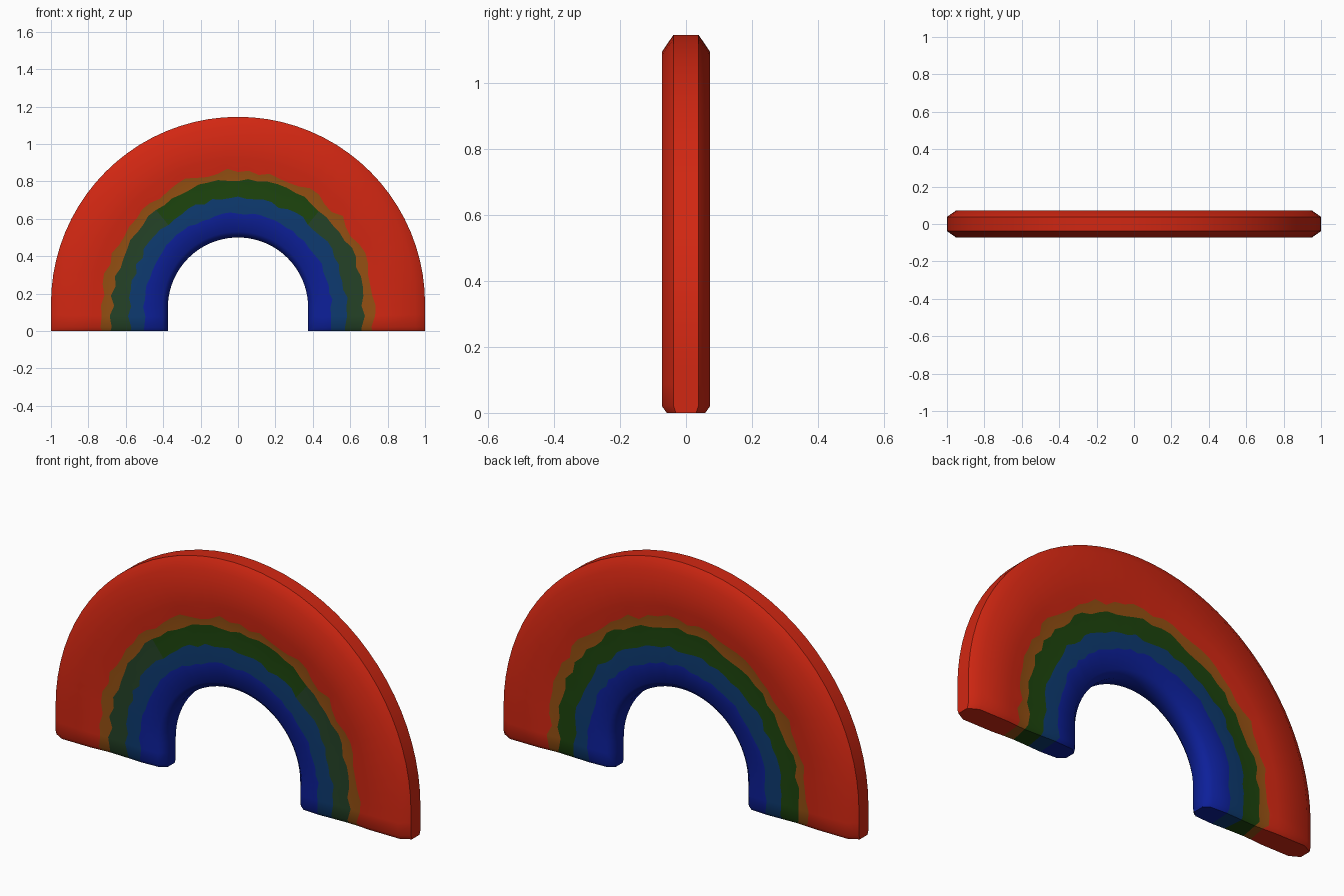
import bpy, bmesh, math, random

random.seed(4)
cube = bpy.data.objects.get("Cube")
if cube:
    bpy.data.objects.remove(cube, do_unlink=True)


def material(name, rgb):
    m = bpy.data.materials.new(name)
    m.use_nodes = True
    m.diffuse_color = (*rgb, 1)
    m.node_tree.nodes["Principled BSDF"].inputs["Base Color"].default_value = (*rgb, 1)
    return m


palette = {
    "blue": (0.004, 0.014, 0.32),
    "steel blue": (0.004, 0.042, 0.16),
    "green": (0.012, 0.058, 0.004),
    "grey green": (0.018, 0.055, 0.02),
    "orange": (0.30, 0.08, 0.006),
    "red": (0.64, 0.02, 0.006),
}
names = list(palette)

# Cross-section from the inner rim to the outer rim: radius, half depth, wobble
section = [
    (0.375, 0.035, 0), (0.405, 0.066, 0), (0.50, 0.072, 0.008),
    (0.58, 0.068, 0.012), (0.672, 0.064, 0.014), (0.722, 0.067, 0.016),
    (0.78, 0.073, 0), (0.95, 0.073, 0), (1.0, 0.038, 0),
]
bands = ["blue", "blue", "steel blue", "green", "orange", "red", "red", "red"]

# Stations along the arch: angle, plus height share for the straight legs
ARC = 40
arc = [(math.pi * i / ARC, 1) for i in range(ARC + 1)]
feet = [0, 0.15, 0.6]
stations = ([(0, h) for h in feet] + arc + [(math.pi, h) for h in reversed(feet)])


def ring(bm, angle, lift, side):
    """One row of points across the front or back face."""
    row = []
    for radius, depth, wobble in section:
        r = radius + random.uniform(-wobble, wobble)
        centre = 0.125 + 0.02 * (radius - 0.375) / 0.625
        squeeze = 0.8 if lift == 0 else 1
        row.append(bm.verts.new((r * math.cos(angle), side * depth * squeeze,
                                 centre * lift + r * math.sin(angle))))
    return row


bm = bmesh.new()
front = [ring(bm, a, h, -1) for a, h in stations]
back = [ring(bm, a, h, 1) for a, h in stations]


def face(verts, colour):
    f = bm.faces.new(verts)
    f.material_index = names.index(colour)
    return f


for s in range(len(stations) - 1):
    # Coloured bands on the front and back
    for rows in (front, back):
        for c, colour in enumerate(bands):
            quad = [rows[s][c], rows[s][c + 1], rows[s + 1][c + 1], rows[s + 1][c]]
            x = sum(v.co.x for v in quad) / 4
            if colour == "green" and rows is front and abs(x) > 0.42:
                colour = "grey green"
            face(quad, colour)
    # Inner and outer rims
    for c, colour in ((0, "blue"), (-1, "red")):
        face([front[s][c], front[s + 1][c], back[s + 1][c], back[s][c]], colour)

# Undersides of the two feet
for s in (0, -1):
    for c, colour in enumerate(bands):
        face([front[s][c], front[s][c + 1], back[s][c + 1], back[s][c]], colour)

bmesh.ops.recalc_face_normals(bm, faces=bm.faces)
mesh = bpy.data.meshes.new("rainbow_arch")
bm.to_mesh(mesh)
bm.free()
for name, rgb in palette.items():
    mesh.materials.append(material(name, rgb))

arch = bpy.data.objects.new("rainbow_arch", mesh)
bpy.context.collection.objects.link(arch)
bpy.ops.object.select_all(action="DESELECT")
arch.select_set(True)
bpy.context.view_layer.objects.active = arch
bpy.ops.object.shade_smooth_by_angle(angle=math.radians(50))
